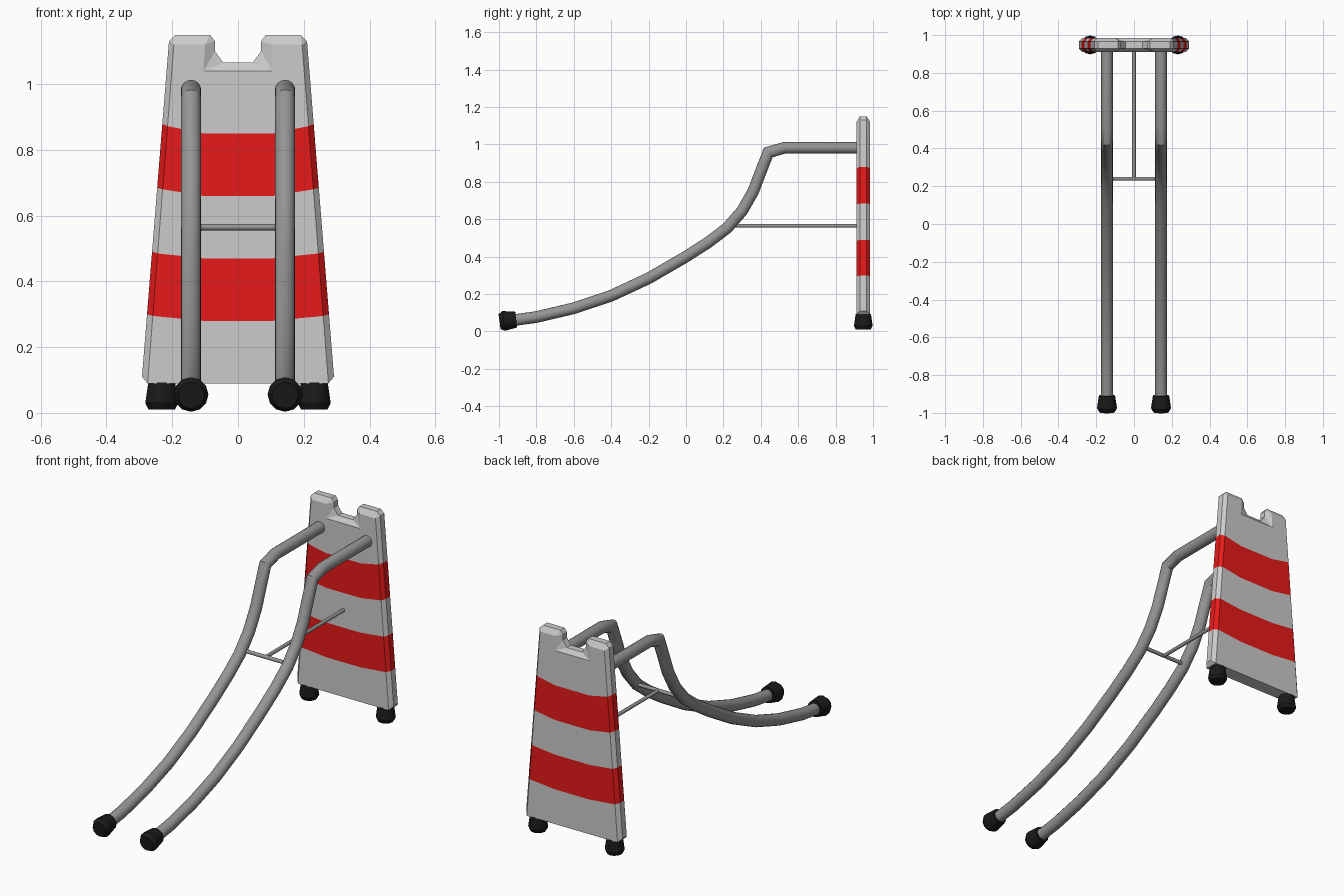
import bpy, bmesh, math
from mathutils import Vector

if "Cube" in bpy.data.objects:
    bpy.data.objects.remove(bpy.data.objects["Cube"])

def material(name, rgb):
    m = bpy.data.materials.new(name)
    m.diffuse_color = (*rgb, 1)
    m.use_nodes = True
    m.node_tree.nodes["Principled BSDF"].inputs["Base Color"].default_value = m.diffuse_color
    return m

WHITE = material("panel_grey", (0.75, 0.75, 0.75))
RED = material("stripe_red", (0.8, 0.01, 0.01))
STEEL = material("steel", (0.3, 0.3, 0.3))
RUBBER = material("rubber", (0.01, 0.01, 0.01))

def finish(name, bm, mats, smooth=None):
    bmesh.ops.remove_doubles(bm, verts=bm.verts, dist=1e-5)
    bmesh.ops.recalc_face_normals(bm, faces=bm.faces)
    me = bpy.data.meshes.new(name)
    bm.to_mesh(me)
    bm.free()
    for m in mats:
        me.materials.append(m)
    ob = bpy.data.objects.new(name, me)
    bpy.context.collection.objects.link(ob)
    if smooth:
        bpy.ops.object.select_all(action='DESELECT')
        ob.select_set(True)
        bpy.context.view_layer.objects.active = ob
        bpy.ops.object.shade_smooth_by_angle(angle=math.radians(smooth))
    return ob

def sweep(name, pts, radii, sides, mat, smooth=40):
    """Round section along a path, mitred at each point, capped."""
    bm = bmesh.new()
    pts = [Vector(p) for p in pts]
    rings = []
    for i, p in enumerate(pts):
        a = (p - pts[i - 1]).normalized() if i else (pts[1] - p).normalized()
        b = (pts[i + 1] - p).normalized() if i < len(pts) - 1 else a
        t = (a + b).normalized()
        u = Vector((0, 0, 1)) if abs(t.x) > 0.9 else Vector((1, 0, 0))
        v = t.cross(u).normalized()
        k = 1 / max(t.dot(a), 0.5)
        r = radii[i]
        rings.append([bm.verts.new(p + r * (u * math.cos(w) + v * k * math.sin(w)))
                      for w in (2 * math.pi * j / sides for j in range(sides))])
    for q, s in zip(rings, rings[1:]):
        for j in range(sides):
            n = (j + 1) % sides
            bm.faces.new((q[j], q[n], s[n], s[j]))
    bm.faces.new(rings[0])
    bm.faces.new(rings[-1])
    return finish(name, bm, [mat], smooth)

# Striped panel: one quarter described, repeated over both symmetry planes
PY, F, M = 0.948, -0.037, -0.018
def row(zc, ze, zo):
    xi = 0.275 - 0.08 * (ze - 0.09) / 1.03
    xo = 0.292 - 0.082 * (zo - 0.11) / 1.02
    return [(0, F, zc), (0.105, F, zc), (xi, F, ze), (xo, M, zo), (xo, 0, zo)]

rows = [row(*z) for z in ((0.09, 0.09, 0.11), (0.28, 0.295, 0.30), (0.47, 0.485, 0.49),
                          (0.66, 0.68, 0.685), (0.85, 0.872, 0.88), (1.04, 1.055, 1.06))]
quarter = []
for i, (a, b) in enumerate(zip(rows, rows[1:])):
    for j in range(4):
        quarter.append(((a[j], a[j + 1], b[j + 1], b[j]), int(i in (1, 3))))
# bottom
r0 = rows[0]
bo, bi = (0.275, M, 0.09), (0.275, 0, 0.09)
quarter += [((r0[0], r0[1], r0[2], bo, bi, (0, 0, 0.09)), 0),
            ((r0[2], r0[3], bo), 0), ((r0[3], r0[4], bi, bo), 0)]
# top post and notch
c0, c6, xi6, xo6, xz6 = rows[-1]
c7, xi7, xo7, xz7 = (0.10, F, 1.12), (0.195, F, 1.12), (0.21, M, 1.13), (0.21, 0, 1.13)
rim = [xo7, (0.19, M, 1.15), (0.085, M, 1.15), (0.07, M, 1.13),
       (0.07, M, 1.10), (0.045, M, 1.065), (0, M, 1.065)]
_, t1, t2, n1, n2, n3, n4 = rim
for f in ((c6, xi6, xi7, c7), (xi6, xo6, xo7, xi7), (xo6, xz6, xz7, xo7),
          (xi7, xo7, t1), (c7, xi7, t1, t2), (c7, t2, n1), (c6, c7, n1, n2),
          (c6, n2, n3), (c0, c6, n3, n4)):
    quarter.append((f, 0))
for a, b in zip(rim, rim[1:]):
    quarter.append(((a, b, (b[0], 0, b[2]), (a[0], 0, a[2])), 0))

bm = bmesh.new()
for sx in (1, -1):
    for sy in (1, -1):
        for pts, mi in quarter:
            f = bm.faces.new([bm.verts.new((x * sx, y * sy + PY, z)) for x, y, z in pts])
            f.material_index = mi
finish("striped_panel", bm, [WHITE, RED])

# Bent side tubes with rubber feet, and the panel feet
path = [(-0.93, 0.059), (-0.8, 0.077), (-0.6, 0.124), (-0.4, 0.191), (-0.2, 0.284),
        (0.0, 0.40), (0.12, 0.477), (0.22, 0.553), (0.30, 0.645), (0.36, 0.75),
        (0.40, 0.855), (0.44, 0.957), (0.525, 0.982), (0.93, 0.982)]
for s, side in ((-1, "left"), (1, "right")):
    x = 0.143 * s
    sweep(side + "_tube", [(x, y, z) for y, z in path], [0.031] * len(path), 16, STEEL)
    sweep(side + "_tube_foot", [(x, -0.908, 0.064), (x, -0.975, 0.056), (x, -0.997, 0.053)],
          [0.043, 0.053, 0.040], 12, RUBBER, 32)
    sweep(side + "_panel_foot", [(0.232 * s, PY, z) for z in (0.092, 0.03, 0.01)],
          [0.041, 0.05, 0.04], 12, RUBBER, 32)

# Bracing rods
sweep("cross_rod", [(-0.143, 0.24, 0.565), (0.143, 0.24, 0.565)], [0.01] * 2, 10, STEEL)
sweep("brace_rod", [(0, 0.24, 0.565), (0, 0.93, 0.565)], [0.01] * 2, 10, STEEL)
